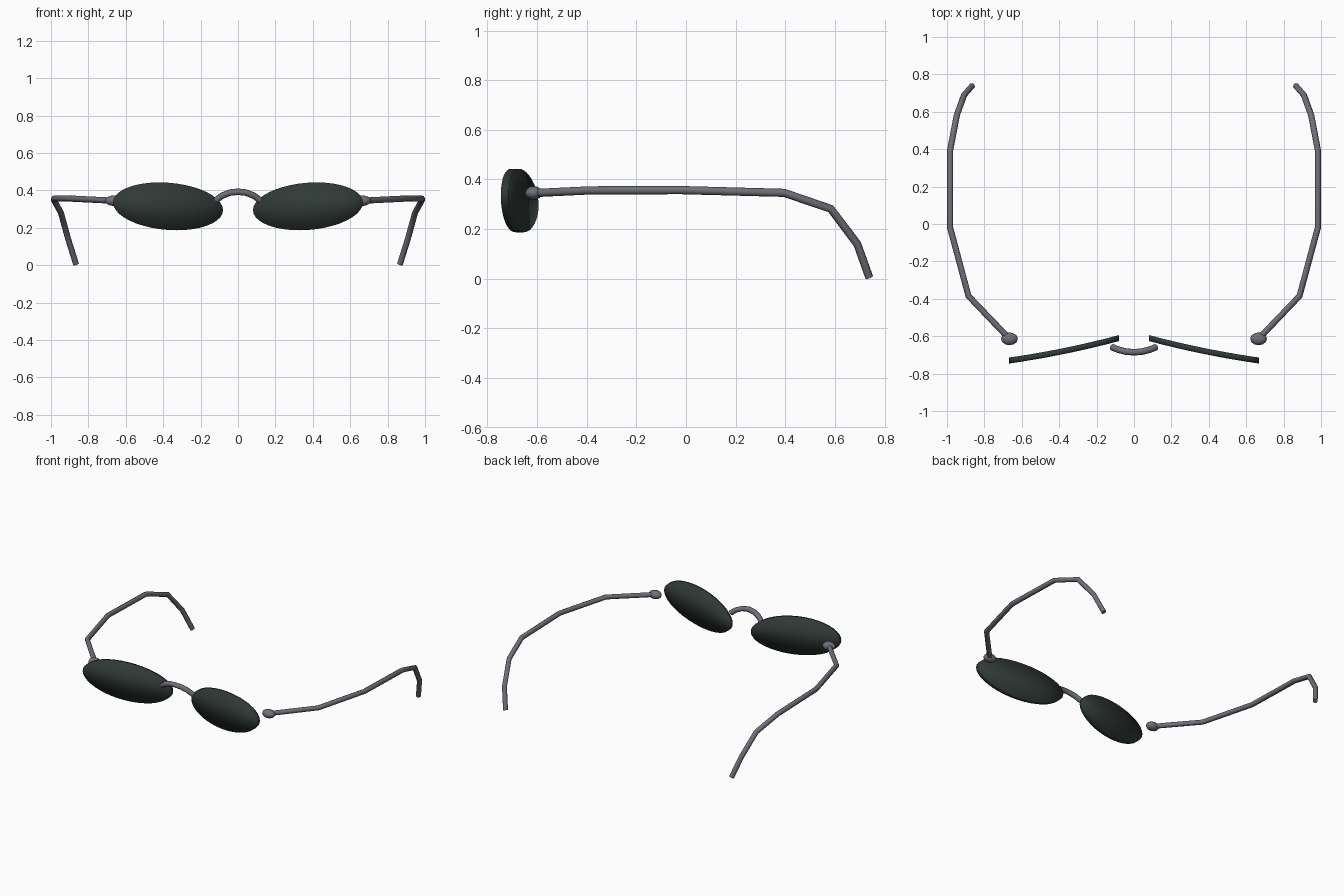
import bpy
import bmesh
from math import cos, sin, pi

if "Cube" in bpy.data.objects:
    bpy.data.objects.remove(bpy.data.objects["Cube"], do_unlink=True)


def material(name, color, roughness):
    mat = bpy.data.materials.new(name)
    mat.use_nodes = True
    mat.diffuse_color = color
    bsdf = mat.node_tree.nodes["Principled BSDF"]
    bsdf.inputs["Base Color"].default_value = color
    bsdf.inputs["Roughness"].default_value = roughness
    return mat


METAL = material("grey metal", (0.16, 0.16, 0.19, 1), 0.5)
GLASS = material("dark green glass", (0.03, 0.042, 0.039, 1), 0.5)


def select_only(obj):
    bpy.ops.object.select_all(action="DESELECT")
    obj.select_set(True)
    bpy.context.view_layer.objects.active = obj


def tube(name, points, radius):
    """Round wire with capped ends along straight segments."""
    curve = bpy.data.curves.new(name, "CURVE")
    curve.dimensions = "3D"
    curve.bevel_depth = radius
    curve.bevel_resolution = 2
    curve.use_fill_caps = True
    spline = curve.splines.new("POLY")
    spline.points.add(len(points) - 1)
    for p, co in zip(spline.points, points):
        p.co = (*co, 1)
    obj = bpy.data.objects.new(name, curve)
    bpy.context.collection.objects.link(obj)
    curve.materials.append(METAL)
    select_only(obj)
    bpy.ops.object.convert(target="MESH")
    bpy.ops.object.shade_smooth_by_angle(angle=0.9)


def lens(name, side, count=40, thickness=0.032):
    """Thin, slightly bent, tilted oval; smooth across the rim."""
    bm = bmesh.new()
    rings = []
    for offset in (-thickness / 2, thickness / 2):
        ring = []
        for i in range(count):
            t = 2 * pi * i / count
            u = cos(t)
            x = 0.374 + 0.294 * u
            y = -0.67 - 0.06 * u - 0.009 * (1 - u * u) + offset
            z = 0.315 + 0.02 * u + 0.1264 * sin(t)
            ring.append(bm.verts.new((side * x, y, z)))
        rings.append(ring)
    front, back = rings
    # rim
    for i in range(count):
        j = (i + 1) % count
        bm.faces.new((front[i], front[j], back[j], back[i]))
    # front and back sheets, as upright strips
    for ring in rings:
        for i in range(count // 2):
            corners = [ring[i], ring[i + 1], ring[-i - 1], ring[-i]]
            bm.faces.new(list(dict.fromkeys(corners)))
    bmesh.ops.recalc_face_normals(bm, faces=bm.faces)
    for f in bm.faces:
        f.smooth = True
    mesh = bpy.data.meshes.new(name)
    bm.to_mesh(mesh)
    bm.free()
    mesh.materials.append(GLASS)
    bpy.context.collection.objects.link(bpy.data.objects.new(name, mesh))


def hinge(name, side):
    bpy.ops.mesh.primitive_uv_sphere_add(
        segments=12, ring_count=8, radius=1, location=(side * 0.666, -0.614, 0.345))
    obj = bpy.context.object
    obj.name = name
    obj.scale = (0.045, 0.034, 0.028)
    obj.data.materials.append(METAL)
    bpy.ops.object.shade_smooth()


# temple arm path, from the hinge to the ear tip
ARM = [(0.666, -0.614, 0.345), (0.885, -0.385, 0.356), (0.983, -0.02, 0.357),
       (0.983, 0.395, 0.346), (0.947, 0.583, 0.282), (0.908, 0.69, 0.14),
       (0.866, 0.738, 0.006)]

for label, side in (("left", 1), ("right", -1)):
    lens(label + "_lens", side)
    hinge(label + "_hinge", side)
    tube(label + "_arm", [(side * x, y, z) for x, y, z in ARM], 0.0165)

# arched nose bridge
HALF = [(0.118, -0.658, 0.347), (0.085, -0.672, 0.372), (0.045, -0.682, 0.388)]
BRIDGE = HALF + [(0, -0.686, 0.393)] + [(-x, y, z) for x, y, z in reversed(HALF)]
tube("nose_bridge", BRIDGE, 0.0175)
